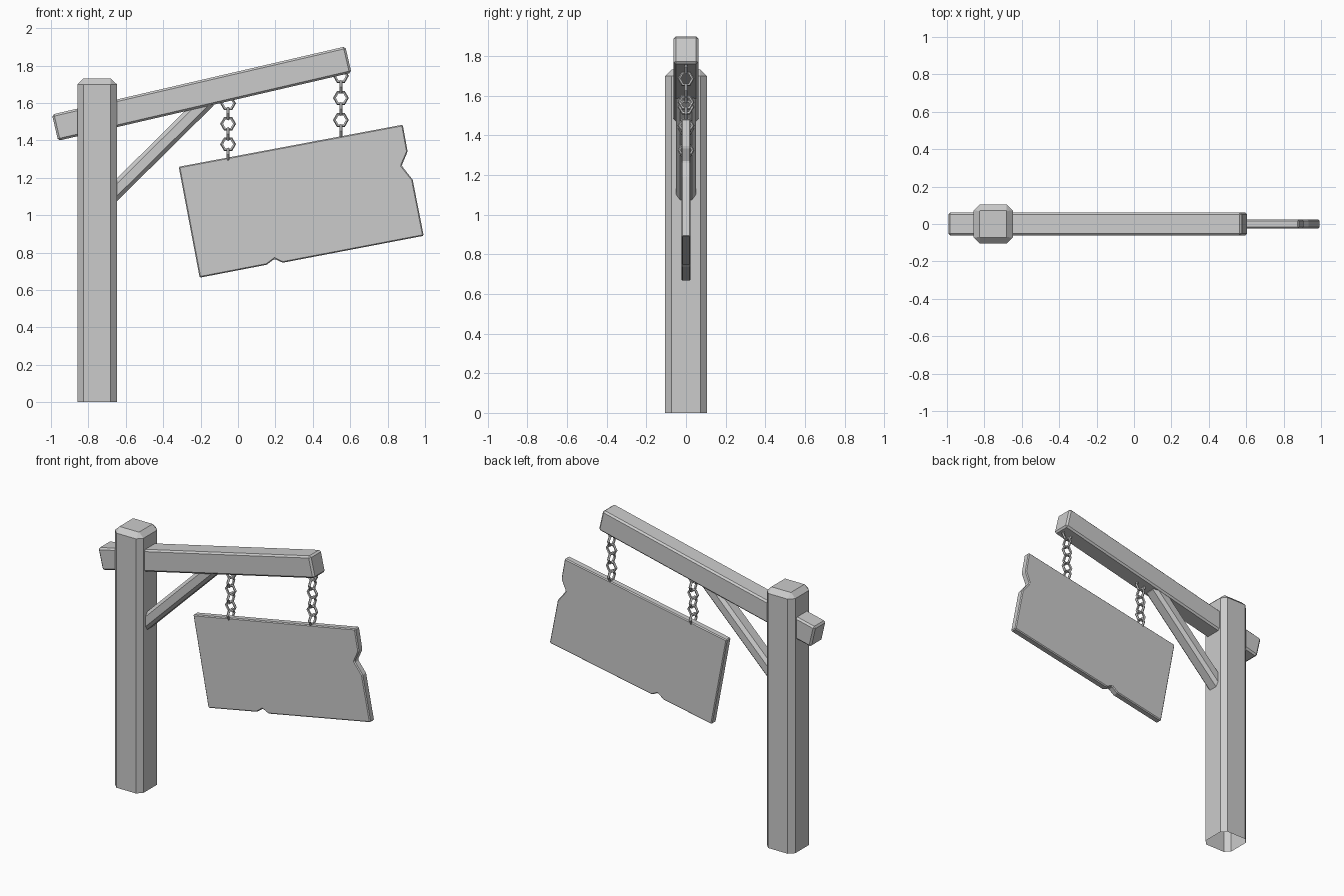
import bpy, bmesh
from math import radians, pi
from mathutils import Matrix, Vector

if "Cube" in bpy.data.objects:
    bpy.data.objects.remove(bpy.data.objects["Cube"])


def finish(bm, name, bevel=0):
    bmesh.ops.recalc_face_normals(bm, faces=bm.faces)
    me = bpy.data.meshes.new(name)
    bm.to_mesh(me)
    bm.free()
    ob = bpy.data.objects.new(name, me)
    bpy.context.collection.objects.link(ob)
    if bevel:
        m = ob.modifiers.new("chamfer", "BEVEL")
        m.width = bevel
        m.segments = 1
        m.limit_method = "ANGLE"
    return ob


def timber(name, size, center, tilt, bevel):
    bm = bmesh.new()
    bmesh.ops.create_cube(bm, size=1, matrix=Matrix.Diagonal((*size, 1)))
    ob = finish(bm, name, bevel)
    ob.location = center
    ob.rotation_euler.y = -radians(tilt)
    return ob


# Post: chamfered square timber, open underneath
bm = bmesh.new()
h, c = 0.105, 0.033
px = -0.753


def octagon(r, c, z):
    pts = [(r, c - r), (r, r - c), (r - c, r), (c - r, r),
           (-r, r - c), (-r, c - r), (c - r, -r), (r - c, -r)]
    return [bm.verts.new((px + x, y, z)) for x, y in pts]


rings = [octagon(h, c, 0), octagon(h, c, 1.70), octagon(h - c, 0.002, 1.732)]
for a, b in zip(rings, rings[1:]):
    for i in range(8):
        j = (i + 1) % 8
        bm.faces.new((a[i], a[j], b[j], b[i]))
bm.faces.new(rings[-1])
finish(bm, "post")

# Tilted beam and diagonal brace
timber("beam", (1.61, 0.124, 0.144), (-0.194, 0, 1.650), 13.05, 0.011)
timber("brace", (0.80, 0.10, 0.087), (-0.431, 0, 1.350), 44.7, 0.02)

# Sign board with chipped edges
outline = [(-0.317, 1.259), (0.881, 1.484), (0.907, 1.34), (0.875, 1.265),
           (0.934, 1.19), (0.993, 0.89), (0.239, 0.746), (0.196, 0.767),
           (0.153, 0.735), (-0.205, 0.666)]
bm = bmesh.new()
face = bm.faces.new([bm.verts.new((x, -0.023, z)) for x, z in outline])
ext = bmesh.ops.extrude_face_region(bm, geom=[face], use_keep_orig=True)
bmesh.ops.translate(bm, vec=Vector((0, 0.046, 0)),
                    verts=[v for v in ext["geom"] if isinstance(v, bmesh.types.BMVert)])
finish(bm, "sign_board", 0.006)


# Chains of six-sided links, alternating direction
def chain(name, x, top, bottom, count):
    for i in range(count):
        z = top + (bottom - top) * i / (count - 1)
        bpy.ops.mesh.primitive_torus_add(
            major_segments=6, minor_segments=5, major_radius=0.034, minor_radius=0.0085,
            location=(x, 0, z), rotation=(pi / 2, 0, pi / 2 * (i % 2)))
        bpy.context.object.name = f"{name}_link_{i + 1}"


chain("inner_chain", -0.053, 1.598, 1.325, 6)
chain("outer_chain", 0.55, 1.745, 1.45, 6)
